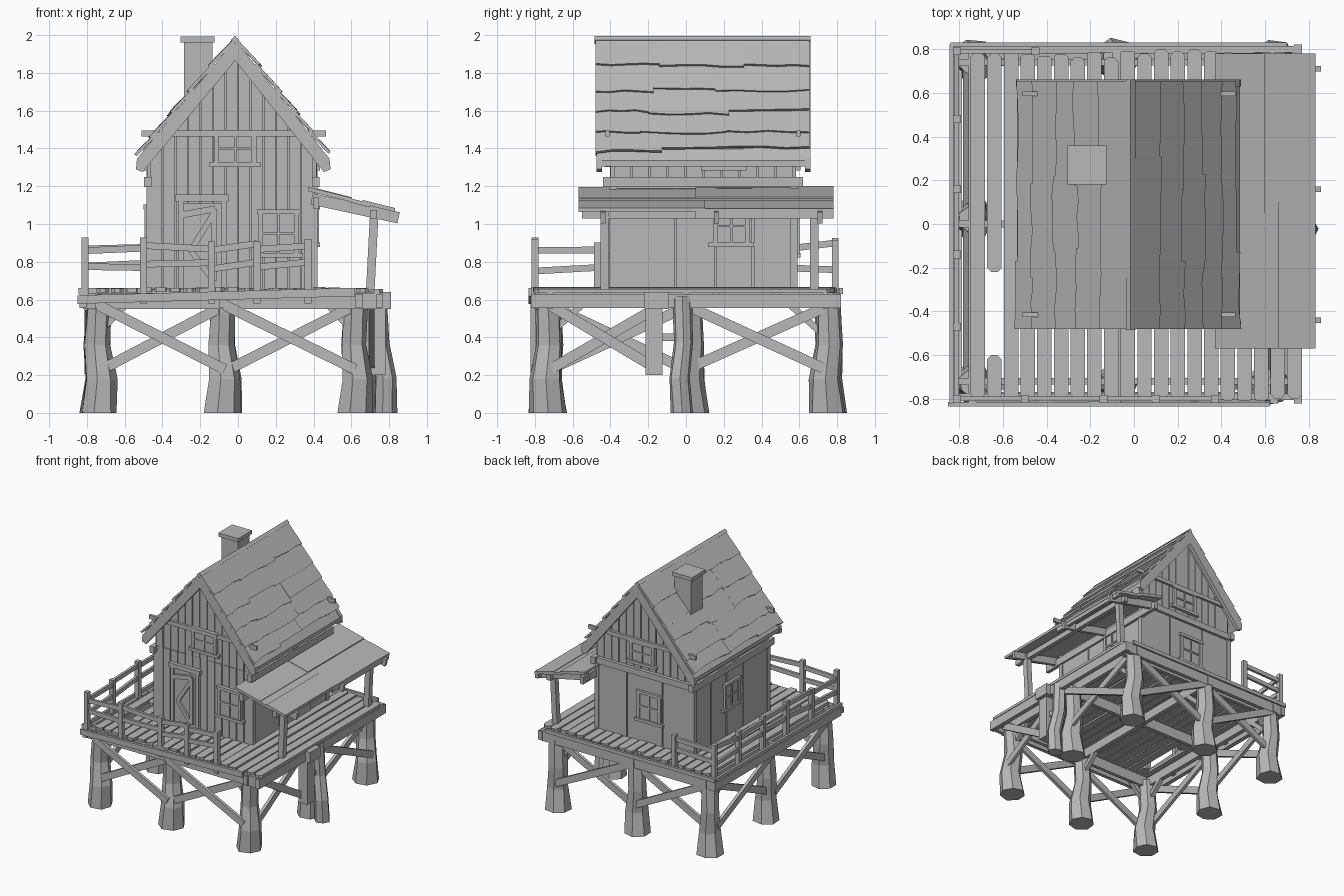
import bpy, bmesh, math, random
from mathutils import Vector as V

if "Cube" in bpy.data.objects:
    bpy.data.objects.remove(bpy.data.objects["Cube"])

random.seed(4)
R = random.uniform
grey = bpy.data.materials.new("weathered_grey")
grey.diffuse_color = (0.48, 0.48, 0.48, 1)
grey.use_nodes = True
grey.node_tree.nodes["Principled BSDF"].inputs["Base Color"].default_value = grey.diffuse_color
parts = {}
X, Y, Z = V((1, 0, 0)), V((0, 1, 0)), V((0, 0, 1))


def prism(name, pts, vec):
    """Polygon extruded along vec, added to the named part."""
    bm = parts.setdefault(name, bmesh.new())
    a = [bm.verts.new(V(p)) for p in pts]
    b = [bm.verts.new(V(p) + V(vec)) for p in pts]
    n = len(a)
    bm.faces.new(a)
    bm.faces.new(b[::-1])
    for i in range(n):
        bm.faces.new((a[i], b[i], b[(i + 1) % n], a[(i + 1) % n]))


def box(name, x0, x1, y0, y1, z0, z1):
    prism(name, [(x0, y0, z0), (x1, y0, z0), (x1, y1, z0), (x0, y1, z0)], (0, 0, z1 - z0))


def bar(name, p, q, w, t, side=Z):
    """Beam from p to q, w wide across, t thick along side."""
    p, q = V(p), V(q)
    d = (q - p).normalized()
    s = (side - d * side.dot(d)).normalized()
    u = d.cross(s) * w / 2
    s = s * t / 2
    prism(name, [p + u + s, p - u + s, p - u - s, p + u - s], q - p)


def log(name, foot, top, r0, r1, sides=7):
    """Crooked, flared post."""
    bm = parts.setdefault(name, bmesh.new())
    foot, top, rings = V(foot), V(top), []
    for t, bend in ((0, 0), (.3, .012), (.6, -.008), (1, 0)):
        c = foot.lerp(top, t) + V((bend, -bend, 0))
        r = r0 + (r1 - r0) * min(1, t * 1.4)
        rings.append([bm.verts.new(c + V((math.cos(a), math.sin(a), 0)) * r * R(.93, 1.08))
                      for a in (2 * math.pi * i / sides for i in range(sides))])
    bm.faces.new(rings[0])
    bm.faces.new(rings[-1])
    for a, b in zip(rings, rings[1:]):
        for i in range(sides):
            j = (i + 1) % sides
            bm.faces.new((a[i], a[j], b[j], b[i]))


# --- support legs
for x, y in ((-.735, -.73), (-.08, -.73), (.62, -.73), (-.74, .02),
             (-.74, .75), (-.08, .75), (.64, .75), (.64, .02)):
    log("support_leg", (x - .005, y, 0), (x, y, .6), .1, .065)
log("leaning_leg", (.78, -.02, 0), (.74, -.02, .62), .06, .05)
# --- hanging post tied to the leaning leg
box("hanging_post", .7, .78, -.215, -.125, .2, .62)
box("hanging_post_tie", .72, .75, -.14, .0, .38, .42)
box("beam_joint", .72, .81, -.22, -.09, .55, .64)

# --- cross braces on the four sides, with short knee braces
for s in (-1, 1):
    y = -.81 if s < 0 else .8
    for a, b in ((-.74, -.07), (-.07, .62)):
        bar("cross_brace", (a, y, .57), (b, y, .23), .055, .025, Y)
        bar("cross_brace", (a, y + .03 * -s, .22), (b, y + .03 * -s, .57), .055, .025, Y)
    x = -.8 if s < 0 else .71
    for a, b in ((-.72, 0 if s < 0 else -.15), (0, .74)):
        bar("cross_brace", (x, a, .57), (x, b, .23), .055, .025, X)
        bar("cross_brace", (x - .03 * s, a, .23), (x - .03 * s, b, .56), .055, .025, X)
    for x in (-.74, -.08, .62):
        bar("knee_brace", (x, s * .72, .42), (x, s * .52, .6), .035, .035)
    for x, d in ((-.74, .17), (.62, -.17)):
        bar("knee_brace", (x, s * .74, .42), (x + d, s * .74, .6), .035, .035)

# --- deck frame
for y in (-.79, -.72, 0, .74, .8):
    box("deck_joist", -.82, .76, y - .015, y + .015, .55, .635)
for x in (-.82, -.74, -.08, .64, .75):
    box("deck_beam", x - .018, x + .018, -.82, .82, .555, .63)
bar("deck_edge", (-.85, -.825, .6), (.62, -.825, .64), .045, .02, Y)
bar("deck_edge", (-.84, .82, .645), (.7, .82, .645), .03, .02, Y)
bar("deck_edge", (-.835, -.82, .645), (-.835, .82, .645), .03, .02, X)


# --- deck planks, with a broken one on the left
def plank(x, y0, y1, w=.066):
    z, c = .638 + R(-.004, .006), R(.005, .02)
    x0, x1 = x - w / 2, x + w / 2
    prism("deck_plank", [(x0, y0 + c, z), (x0 + c, y0, z), (x1 - c, y0, z), (x1, y0 + c, z),
                         (x1, y1 - c, z), (x1 - c, y1, z), (x0 + c, y1, z), (x0, y1 - c, z)], (0, 0, .022))


for i in range(20):
    x = -.715 + i * .0763
    if i == 1:
        plank(x, -.22, .78)
        plank(x, -.8, -.6)
    else:
        plank(x, R(-.82, -.79), R(.76, .8))


# --- railings
def railing(pts, z=.65):
    for i, (x, y) in enumerate(pts):
        box("railing_post", x - .018, x + .018, y - .018, y + .018, z - .07, z + R(.25, .28))
        if i:
            a = pts[i - 1]
            for h in (.12, .225):
                bar("railing_rail", (*a, z + h + R(-.02, .02)), (x, y, z + h + R(-.015, .03)), .035, .02, Z.cross(V((x - a[0], y - a[1], 0))))


railing([(-.81, -.8), (-.5, -.8), (-.14, -.8), (.1, -.8), (.37, -.8)])
railing([(-.81, -.8), (-.81, -.47), (-.81, -.14), (-.81, .16), (-.81, .48), (-.81, .79)])
railing([(-.81, .79), (-.45, .79)])

# --- house body
L, RT, F, B, RX, RZ, S = -.465, .4, -.385, .57, -.015, 1.955, 1.22
roof_z = lambda x: RZ - abs(x - RX) * S
prism("house_walls", [(L, F, .65), (RT, F, .65), (RT, F, roof_z(RT)), (RX, F, RZ), (L, F, roof_z(L))], (0, B - F, 0))

# --- vertical siding on the gable ends
n = 13
w = (RT - L) / n
for k in range(n):
    x0, x1 = L + k * w + .003, L + (k + 1) * w - .003
    for y, t in ((F, -.018), (B, .014)):
        if y == F:
            box("siding_board", x0, x1, y, y + t + R(0, .006), .655, 1.248)
        top = [(x1, y, roof_z(x1) - .02), (x0, y, roof_z(x0) - .02)]
        if x0 < RX < x1:
            top.insert(1, (RX, y, RZ - .02))
        prism("gable_board", [(x0, y, 1.25), (x1, y, 1.25)] + top, (0, t + R(0, .006) * (1 if t < 0 else -1), 0))

# --- wide wall panels on the back and sides
for a, b in ((-.46, -.2), (-.19, .12), (.13, .395)):
    box("wall_panel", a, b, B, B + R(.008, .016), .655, 1.19)
for a, b in ((-.38, -.06), (-.05, .15), (.16, .35), (.36, .565)):
    box("wall_panel", L - R(.008, .016), L, a, b, .655, 1.19)
    box("wall_panel", RT, RT + R(.008, .016), a, b, .655, 1.19)
for k in range(10):
    y = F + k * .0955
    for x, s in ((L, -1), (RT, 1)):
        box("upper_side_board", *sorted((x, x + s * R(.012, .02))), y + .004, y + .091, 1.24, 1.4)

# --- horizontal beams around the house
for x in (L - .012, RT + .012):
    box("wall_beam", x - .02, x + .02, F - .055, B + .05, 1.195, 1.25)
box("wall_beam", L - .03, RT + .03, B, B + .03, 1.195, 1.245)
for y in (F - .03, B + .025):
    box("gable_beam", -.51, .465, y - .01, y + .01, 1.462, 1.495)
for x in (L, RT):
    for y in (F, B):
        box("corner_post", x - .02, x + .02, y - .02, y + .02, .65, 1.22)


# --- windows: frame, sill, glazing bars and pane
def window(c, u, out, w, h):
    c = V(c)
    P = lambda a, b, o: c + u * a + Z * b + out * o
    bar("window_pane", P(0, -h / 2, .016), P(0, h / 2, .016), w, .008, out)
    for s in (-1, 1):
        bar("window_frame", P(s * w / 2, -h / 2, .015), P(s * w / 2, h / 2, .015), .025, .03, out)
        e = w / 2 + (.035 if s < 0 else .02)
        bar("window_frame", P(-e, s * h / 2, .017), P(e, s * h / 2, .017), .024, .036, out)
    bar("window_bar", P(0, -h / 2, .022), P(0, h / 2, .022), .012, .012, out)
    bar("window_bar", P(-w / 2, 0, .022), P(w / 2, 0, .022), .012, .012, out)


window((-.015, F - .01, 1.4), X, -Y, .2, .17)
window((.215, F - .01, .95), X, -Y, .19, .23)
window((-.08, B, .95), X, Y, .19, .23)
window((-.015, B, 1.38), X, Y, .2, .17)
for x, o in ((L, -X), (RT, X)):
    window((x, .24 if x > 0 else .1, .99), Y, o, .17, .2)
    window((x, .2 if x > 0 else .1, 1.345), Y, o, .17, .1)

# --- front door with frame and braces
box("door", -.29, -.09, F - .028, F, .66, 1.11)
for x in (-.3, -.075):
    box("door_frame", x - .014, x + .014, F - .04, F, .655, 1.14)
box("door_frame", -.33, -.05, F - .045, F, 1.12, 1.155)
yd = F - .036
bar("door_brace", (-.29, yd, 1.05), (-.12, yd, 1.08), .035, .02, Y)
bar("door_brace", (-.12, yd, 1.07), (-.25, yd, .86), .03, .02, Y)
bar("door_brace", (-.25, yd, .86), (-.13, yd, .7), .03, .02, Y)
bar("door_brace", (-.125, yd, .7), (-.125, yd, 1.08), .03, .02, Y)

# --- barge boards and roof deck
for s, ex, edges in ((-1, -.535, (0, .19, .36, .51, .66, .785)), (1, .485, (0, .19, .355, .495, .64, .75))):
    for y in (-.475, .63):
        prism("barge_board", [(RX, y, 1.975), (ex, y, 1.345), (ex + s * .005, y, 1.29), (ex - s * .03, y, 1.275), (RX, y, 1.865)], (0, .03, 0))
    prism("roof_deck", [(RX, -.45, 1.965), (ex, -.45, 1.335), (ex, -.45, 1.305), (RX, -.45, 1.935)], (0, 1.09, 0))

    # --- overlapping rows of crooked roof boards
    d = V((ex - RX, 0, -.63)).normalized()
    nrm = V((s * -d.z, 0, abs(d.x)))
    for e0, e1 in zip(edges, edges[1:]):
        cuts = [-.48, R(-.25, -.1), R(.12, .32), .655]
        for a, b in zip(cuts, cuts[1:]):
            start = V((RX, 0, 1.965)) + d * max(0, e0 - .03) + nrm * R(0, .004)
            length = e1 - max(0, e0 - .03) + R(-.016, .016)
            ys = [a + (b - a) * i / 4 for i in range(5)]
            low = [start + d * (length + R(-.008, .008)) + nrm * .014 + Y * y for y in ys]
            prism("roof_board", [start + Y * b, start + Y * a] + low, nrm * .016)
bar("roof_ridge", (RX, -.485, 1.975), (RX, .66, 1.975), .03, .03, V((1, 0, 1)))

# --- chimney
box("chimney", -.285, -.135, .195, .345, 1.55, 1.965)
box("chimney_cap", -.305, -.125, .18, .36, 1.962, 1.992)

# --- porch roof, rafters and posts
pz = lambda x: 1.188 - (x - .37) * .25
for x0, x1, y0, y1, up in ((.37, .6, -.57, .05, .008), (.37, .6, .05, .78, .012), (.585, .7, -.57, .78, .004),
                           (.66, .83, -.57, .1, .012), (.66, .83, .1, .78, .008)):
    prism("porch_roof_board", [(x0, y0, pz(x0) + up), (x1, y0, pz(x1) + up),
                               (x1, y0, pz(x1) + up - .022), (x0, y0, pz(x0) + up - .022)], (0, y1 - y0, 0))
for y in (-.44, .16, .71):
    bar("porch_rafter", (.39, y, 1.133), (.85, y, 1.033), .025, .06)
box("porch_beam", .7, .735, -.55, .76, 1.03, 1.075)
box("porch_beam", .4, .43, -.55, .76, 1.08, 1.14)
box("porch_fascia", .8, .825, .05, .78, 1.03, 1.07)
for y in (-.43, .68):
    bar("porch_post", (.7, y, .64), (.722, y, 1.07), .045, .045, Y)

# --- turn each part into an object
for name, bm in parts.items():
    bmesh.ops.recalc_face_normals(bm, faces=bm.faces)
    me = bpy.data.meshes.new(name)
    bm.to_mesh(me)
    bm.free()
    me.materials.append(grey)
    bpy.context.collection.objects.link(bpy.data.objects.new(name, me))
